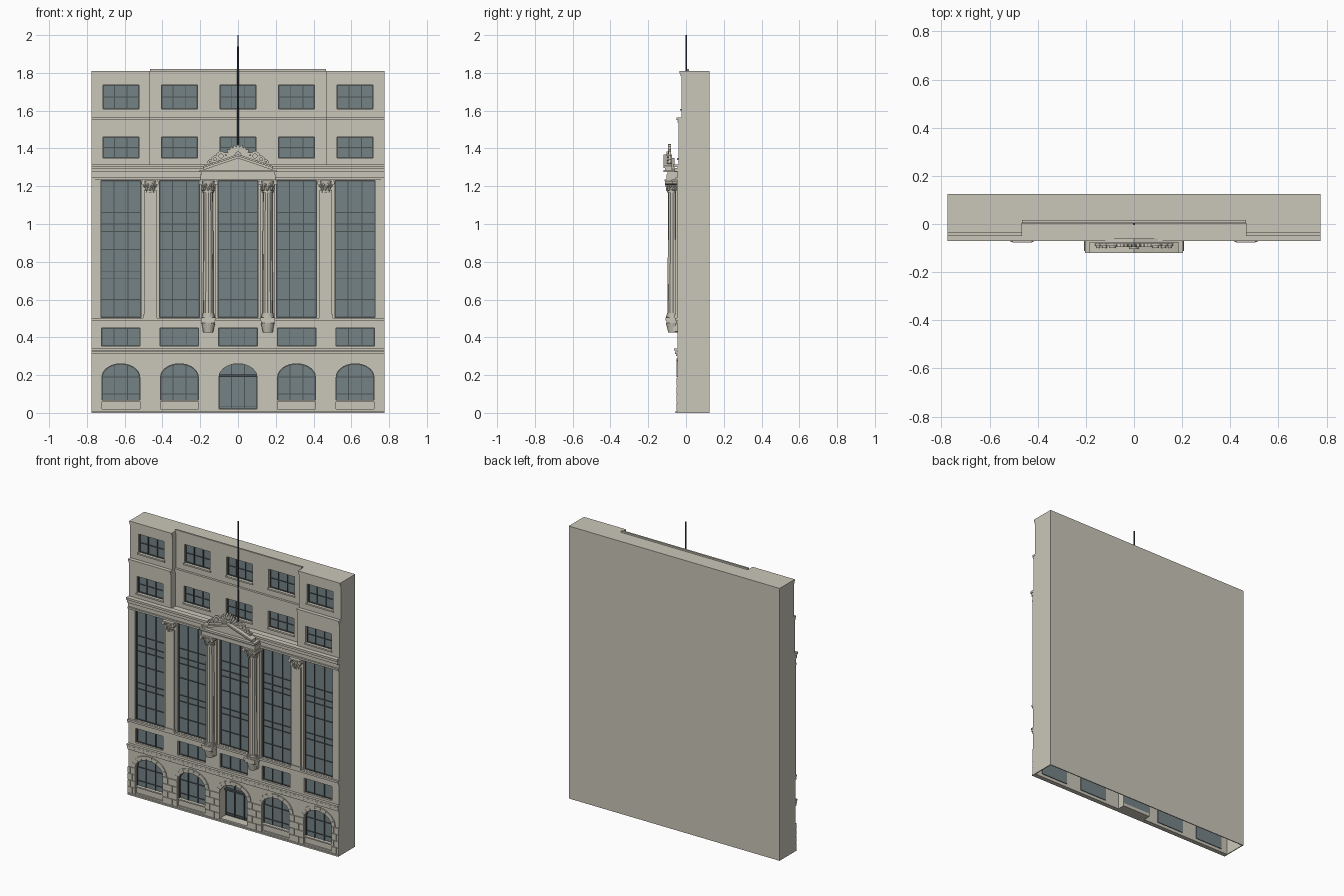
import bpy, bmesh, math
from mathutils import Matrix

if "Cube" in bpy.data.objects:
    bpy.data.objects.remove(bpy.data.objects["Cube"], do_unlink=True)


def material(name, rgb):
    m = bpy.data.materials.new(name)
    m.use_nodes = True
    m.diffuse_color = (*rgb, 1)
    m.node_tree.nodes["Principled BSDF"].inputs["Base Color"].default_value = (*rgb, 1)
    return m


STONE = material("warm grey stone", (0.59, 0.565, 0.485))
GLASS = material("blue grey glass", (0.178, 0.225, 0.235))
FRAME = material("dark window frame", (0.075, 0.088, 0.09))
METAL = material("dark slate metal", (0.045, 0.053, 0.065))
parts = {}


def part(name, mat=STONE):
    return parts.setdefault(name, (bmesh.new(), mat))[0]


def prism(name, pts, y0, y1, mat=STONE):
    bm = part(name, mat)
    a = [bm.verts.new((x, y0, z)) for x, z in pts]
    b = [bm.verts.new((x, y1, z)) for x, z in pts]
    bm.faces.new(a)
    bm.faces.new(b[::-1])
    for i in range(len(a)):
        j = (i + 1) % len(a)
        bm.faces.new((a[i], b[i], b[j], a[j]))


def box(name, x0, x1, y0, y1, z0, z1, mat=STONE):
    prism(name, [(x0, z0), (x1, z0), (x1, z1), (x0, z1)], y0, y1, mat)


def cone(name, x, y, z0, z1, r0, r1, n=20, mat=STONE, flute=1):
    verts = bmesh.ops.create_cone(part(name, mat), cap_ends=True, segments=n, radius1=r0,
                                  radius2=r1, depth=z1 - z0)["verts"]
    for v in verts:
        if round(math.atan2(v.co.y, v.co.x) / math.tau * n) % 2:
            v.co.x *= flute
            v.co.y *= flute
        v.co.x, v.co.y, v.co.z = v.co.x + x, v.co.y + y, v.co.z + (z0 + z1) / 2


def disc(name, x, z, r, y0, y1, n=14):
    ring = [math.tau * i / n for i in range(n)]
    prism(name, [(x + r * math.cos(a), z + r * math.sin(a)) for a in ring], y0, y1)


def leaf(name, x, y, z, sx, sy, sz):
    m = Matrix.Translation((x, y, z)) @ Matrix.Diagonal((sx, sy, sz, 1))
    bmesh.ops.create_icosphere(part(name), subdivisions=1, radius=1, matrix=m)


def piers(name, x0, x1, centres, half, y, z0, z1):
    edges = [x0] + [e for c in centres for e in (c - half, c + half)] + [x1]
    for a, b in zip(edges[::2], edges[1::2]):
        box(name, a, b, y, y + T, z0, z1)


def window(name, x, half, z0, z1, y, rails, bar=0.0023):
    box(name + "_glass", x - half, x + half, y + 0.018, y + 0.025, z0, z1, GLASS)
    f = name + "_frames"
    for k in (-1, -0.35, 0.35, 1):
        c = x + half * k
        w = bar * (1 if abs(k) < 1 else 2)
        box(f, max(c - w, x - half), min(c + w, x + half), y + 0.012, y + 0.018, z0, z1, FRAME)
    for z in [z0 + bar, z1 - bar] + rails:
        box(f, x - half, x + half, y + 0.013, y + 0.018, z - bar, z + bar, FRAME)


def arch(x, a, b, n=14):
    return [(x - a * math.cos(math.pi * i / n), SPRING + b * math.sin(math.pi * i / n))
            for i in range(n + 1)]


def arch_band(name, x, a, b, t, y0, y1, n, gap, mat=STONE):
    inner, outer = arch(x, a, b, n), arch(x, a + t, b + t, n)
    for i in range(n):
        quad = [inner[i], outer[i], outer[i + 1], inner[i + 1]]
        cx, cz = sum(p[0] for p in quad) / 4, sum(p[1] for p in quad) / 4
        prism(name, [(cx + (px - cx) * gap, cz + (pz - cz) * gap) for px, pz in quad], y0, y1, mat)


W, BACK, FRONT, T, SPRING = 0.775, 0.124, -0.045, 0.02, 0.19
BAYS = [-0.62, -0.31, 0, 0.31, 0.62]
STEP = 0.465
ROOF_EDGE = 0.015

# Hollow shell, open underneath
box("back_wall", -W, W, BACK - 0.006, BACK, 0, 1.81)
box("roof", -W, W, ROOF_EDGE, BACK, 1.803, 1.81)
for s in (-1, 1):
    for z0, z1, y in ((0, 1.31, FRONT), (1.31, 1.55, -0.04), (1.55, 1.81, -0.025)):
        a, b = sorted((s * W, s * (W - 0.006)))
        box("side_walls", a, b, y, BACK, z0, z1)
    a, b = sorted((s * W, s * STEP))
    box("roof", a, b, -0.025, ROOF_EDGE, 1.803, 1.81)

# Lower facade: solid courses and piers between openings
for z0, z1 in ((0, 0.02), (0.27, 0.355), (0.45, 0.505), (1.23, 1.31)):
    box("lower_wall", -W, W, FRONT, FRONT + T, z0, z1)
piers("lower_wall", -W, W, BAYS, 0.1, FRONT, 0.02, 0.27)
piers("lower_wall", -W, W, BAYS, 0.102, FRONT, 0.355, 0.45)
piers("lower_wall", -W, W, BAYS, 0.106, FRONT, 0.505, 1.23)

for x in BAYS:
    # Ground floor arches with voussoirs
    prism("arch_spandrels", [(x + 0.1, 0.27), (x - 0.1, 0.27)] + arch(x, 0.1, 0.07),
          FRONT, FRONT + T)
    arch_band("voussoirs", x, 0.102, 0.072, 0.028, FRONT - 0.006, FRONT, 9, 0.96)
    if x:
        window("arch_window", x, 0.1, 0.02, 0.262, FRONT, [0.1, SPRING])
        arch_band("arch_frames", x, 0.095, 0.065, 0.006, FRONT + 0.012, FRONT + 0.018, 14, 1, FRAME)
        box("arch_panels", x - 0.1, x + 0.1, FRONT + 0.008, FRONT + T, 0.02, 0.062)
        box("arch_panels", x - 0.1, x + 0.1, FRONT - 0.004, FRONT + T, 0.06, 0.068)
    # Mezzanine and tall windows with paired rails at each floor
    window("mezzanine", x, 0.102, 0.355, 0.45, FRONT, [])
    window("tall_window", x, 0.106, 0.505, 1.23, FRONT,
           [0.6, 0.71, 0.75, 0.865, 0.96, 1.0, 1.06])

# Deep entrance with door leaves and fanlight
for s in (-1, 1):
    box("door_reveal", s * 0.102 - 0.002, s * 0.102 + 0.002, FRONT + T, 0.025, 0.0, SPRING)
arch_band("door_reveal", 0, 0.1, 0.07, 0.004, FRONT + T, 0.025, 14, 1)
window("door", 0, 0.1, 0.02, 0.262, 0.0, [0.035])
box("door_frames", -0.1, 0.1, 0.0, 0.018, 0.19, 0.202, FRAME)
box("door_reveal", -0.1, 0.1, FRONT, 0.025, 0.0, 0.02)

# Rusticated blocks on the ground floor piers
edges = [-W] + [e for c in BAYS for e in (c - 0.102, c + 0.102)] + [W]
for a, b in zip(edges[::2], edges[1::2]):
    for i in range(4):
        z = 0.012 + i * 0.044
        split = a + (b - a) * (0.35 if i % 2 else 0.65)
        for p, q in ((a, split - 0.0015), (split + 0.0015, b)):
            box("rusticated_blocks", p, q, FRONT - 0.006, FRONT, z, z + 0.041)
box("plinth", -W, W, FRONT - 0.01, FRONT, 0, 0.01)

# Full-width mouldings, listed as bottom, top and front
for z0, z1, y in ((0.3, 0.31, -0.052), (0.313, 0.326, -0.057), (0.33, 0.34, -0.063),
                  (0.475, 0.487, -0.051), (0.49, 0.503, -0.059), (1.235, 1.247, -0.055),
                  (1.25, 1.274, -0.047), (1.278, 1.297, -0.06), (1.301, 1.315, -0.07)):
    box("string_courses", -W, W, y, FRONT + 0.01, z0, z1)

# Upper storeys: outer blocks forward, centre set back
box("terrace", -STEP, STEP, FRONT, 0.03, 1.295, 1.31)
for z0, z1, w0, w1, side, centre in ((1.31, 1.55, 1.35, 1.46, -0.04, 0.01),
                                    (1.55, 1.805, 1.61, 1.735, -0.025, ROOF_EDGE)):
    for a, b, xs, y in ((-W, -STEP, BAYS[:1], side), (-STEP, STEP, BAYS[1:4], centre),
                        (STEP, W, BAYS[4:], side)):
        box("upper_walls", a, b, y, y + T, z0, w0)
        box("upper_walls", a, b, y, y + T, w1, z1)
        piers("upper_walls", a, b, xs, 0.095, y, w0, w1)
        for x in xs:
            window("upper_window", x, 0.095, w0, w1, y, [(w0 + w1) / 2])
            box("window_sills", x - 0.1, x + 0.1, y - 0.007, y, w0 - 0.01, w0)
        # The lower cornice covers the ledge; the top one is a thin lip
        low = z1 < 1.6
        top = 1.563 if low else (1.82 if y == centre else 1.81)
        rear = y + (T if low else 0.002)
        box("upper_cornices", a, b, y - 0.005, rear, top - 0.026, top - 0.014)
        box("upper_cornices", a, b, y - 0.01, rear, top - 0.012, top)
    for s in (-1, 1):
        a, b = sorted((s * STEP, s * (STEP + 0.006)))
        box("return_walls", a, b, side, centre + T, z0, z1)


def capital(name, x, y, r, z):
    cone(name, x, y, z, z + 0.055, r * 0.85, r * 1.2)
    cone(name, x, y, z - 0.004, z + 0.002, r, r)
    for row in (0, 1):
        for i in range(8):
            t = math.tau * (i + row / 2) / 8
            d = r * (1.0 + 0.15 * row)
            leaf(name, x + d * math.cos(t), y + d * math.sin(t), z + 0.014 + row * 0.018,
                 0.008, 0.008, 0.012)
    for s in (-1, 1):
        disc(name, x + s * r * 1.35, z + 0.046, 0.011, y - r * 1.4, y + r * 1.2, 10)
    h = r * 1.5
    box(name, x - h, x + h, y - h, y + h, z + 0.055, z + 0.064)


for s in (-1, 1):
    # Fluted columns on corbels, with a flat strip behind
    x, y = s * 0.157, -0.07
    cone("columns", x, y, 0.525, 1.172, 0.028, 0.025, 24, flute=0.91)
    box("column_backing", x - 0.037, x + 0.037, -0.053, FRONT, 0.505, 1.235)
    for z0, z1, r in ((0.505, 0.514, 0.036), (0.514, 0.521, 0.032), (0.521, 0.528, 0.03)):
        cone("column_bases", x, y, z0, z1, r, r)
    capital("column_capitals", x, y, 0.03, 1.172)
    cone("corbels", x, y, 0.425, 0.475, 0.024, 0.036, 16)
    box("corbels", x - 0.03, x + 0.03, y, FRONT, 0.43, 0.475)
    box("corbels", x - 0.036, x + 0.036, -0.104, FRONT, 0.475, 0.49)
    box("corbels", x - 0.04, x + 0.04, -0.108, FRONT, 0.49, 0.505)
    # Flat pilasters and corner strips
    x = s * STEP
    box("pilasters", x - 0.033, x + 0.033, -0.055, FRONT, 0.505, 1.18)
    box("pilasters", x - 0.037, x + 0.037, -0.06, FRONT, 0.503, 0.522)
    box("pilasters", s * 0.766 - 0.009, s * 0.766 + 0.009, -0.048, FRONT, 0.503, 1.235)
    capital("pilaster_capitals", x, -0.037, 0.027, 1.172)

    # Raking pediment mouldings and scroll wings
    for lift, t, yf in ((0, 0.014, -0.112), (0.012, 0.01, -0.12)):
        prism("pediment_rakes", [(s * 0.185, 1.285 + lift), (0, 1.347 + lift),
              (0, 1.347 + lift + t), (s * 0.185, 1.285 + lift + t)], yf, -0.075)
    for x, z, r in ((0.09, 1.36, 0.026), (0.122, 1.342, 0.02), (0.148, 1.328, 0.014)):
        disc("scroll_wings", s * x, z, r, -0.092, -0.08)
        disc("scroll_wings", s * x, z, r * 0.5, -0.1, -0.08)

# Portico entablature, tympanum and shell crest
box("portico_entablature", -0.198, 0.198, -0.103, FRONT, 1.236, 1.262)
box("portico_entablature", -0.193, 0.193, -0.098, FRONT, 1.262, 1.274)
box("portico_entablature", -0.203, 0.203, -0.12, FRONT, 1.274, 1.287)
prism("tympanum", [(-0.18, 1.287), (0.18, 1.287), (0, 1.35)], -0.098, -0.06)
for i in range(11):
    t = math.pi * (i + 0.5) / 11
    c, u = math.cos(t), math.sin(t)
    prism("shell_crest", [(0, 1.345), (0.066 * c + 0.008 * u, 1.345 + 0.066 * u - 0.008 * c),
          (0.078 * c, 1.345 + 0.078 * u), (0.066 * c - 0.008 * u, 1.345 + 0.066 * u + 0.008 * c)],
          -0.095, -0.08)
disc("shell_crest", 0, 1.365, 0.018, -0.104, -0.08)
disc("shell_crest", 0, 1.345, 0.064, -0.088, -0.08, 24)

# Flagpole
cone("flagpole", 0, 0.002, 1.31, 2.0, 0.006, 0.004, 10, METAL)

for name, (bm, mat) in parts.items():
    bmesh.ops.recalc_face_normals(bm, faces=bm.faces)
    mesh = bpy.data.meshes.new(name)
    bm.to_mesh(mesh)
    bm.free()
    mesh.materials.append(mat)
    obj = bpy.data.objects.new(name, mesh)
    bpy.context.collection.objects.link(obj)
